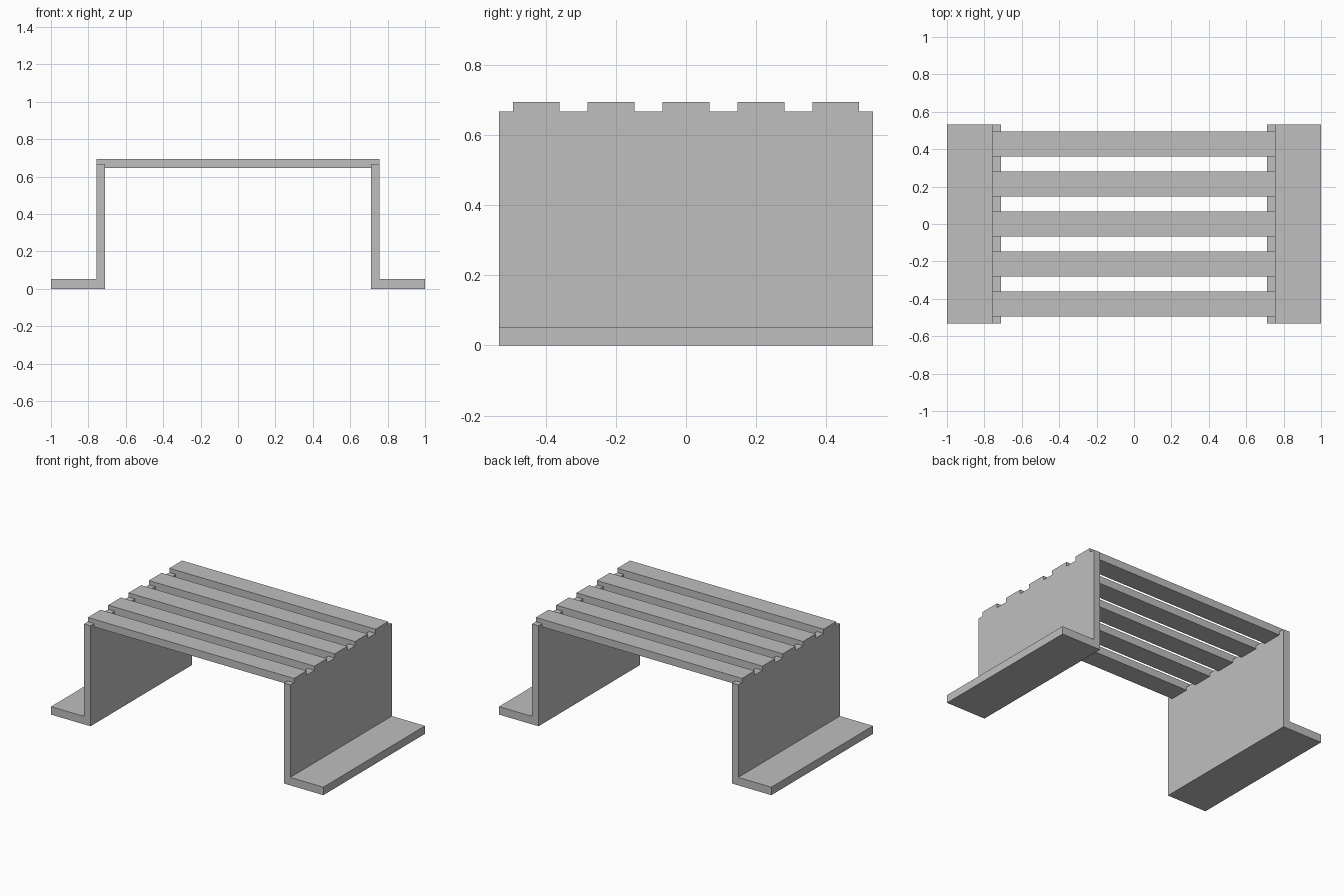
import bpy, bmesh
from mathutils import Vector

cube = bpy.data.objects.get("Cube")
if cube:
    bpy.data.objects.remove(cube, do_unlink=True)

DEPTH = 0.533                 # half depth of the side panels
INNER, OUTER, FOOT = 0.71, 0.757, 1.0
FOOT_TOP, SEAT, PANEL_TOP, TOP = 0.053, 0.645, 0.667, 0.695
SLAT_HALF, SPACING = 0.0665, 0.2138
slat_centres = [i * SPACING for i in range(-2, 3)]

grey = bpy.data.materials.new("light grey")
grey.use_nodes = True
grey.diffuse_color = (0.52, 0.52, 0.52, 1)
grey.node_tree.nodes["Principled BSDF"].inputs["Base Color"].default_value = grey.diffuse_color


def prism(name, points, offset):
    """Extrude a flat outline along an offset into a solid."""
    bm = bmesh.new()
    face = bm.faces.new([bm.verts.new(p) for p in points])
    new = bmesh.ops.extrude_face_region(bm, geom=[face])["geom"]
    bmesh.ops.translate(bm, vec=Vector(offset),
                        verts=[v for v in new if isinstance(v, bmesh.types.BMVert)])
    bmesh.ops.recalc_face_normals(bm, faces=bm.faces)
    mesh = bpy.data.meshes.new(name)
    bm.to_mesh(mesh)
    bm.free()
    mesh.materials.append(grey)
    obj = bpy.data.objects.new(name, mesh)
    bpy.context.collection.objects.link(obj)
    return obj


# Side panel outline with a notch in its top edge for every slat
outline = [(DEPTH, 0), (-DEPTH, 0), (-DEPTH, PANEL_TOP)]
for c in slat_centres:
    a, b = c - SLAT_HALF, c + SLAT_HALF
    outline += [(a, PANEL_TOP), (a, SEAT), (b, SEAT), (b, PANEL_TOP)]
outline.append((DEPTH, PANEL_TOP))

for side, s in (("left", 1), ("right", -1)):
    # Upright panel
    prism(side + "_panel", [(s * INNER, y, z) for y, z in outline],
          (s * (OUTER - INNER), 0, 0))
    # Outward foot flange
    prism(side + "_foot",
          [(s * x, -DEPTH, z) for x, z in
           ((OUTER, 0), (FOOT, 0), (FOOT, FOOT_TOP), (OUTER, FOOT_TOP))],
          (0, 2 * DEPTH, 0))

# Slats resting in the notches
for i, c in enumerate(slat_centres):
    prism(f"slat_{i + 1}",
          [(-OUTER, c + y, z) for y, z in
           ((-SLAT_HALF, SEAT), (SLAT_HALF, SEAT), (SLAT_HALF, TOP), (-SLAT_HALF, TOP))],
          (2 * OUTER, 0, 0))
